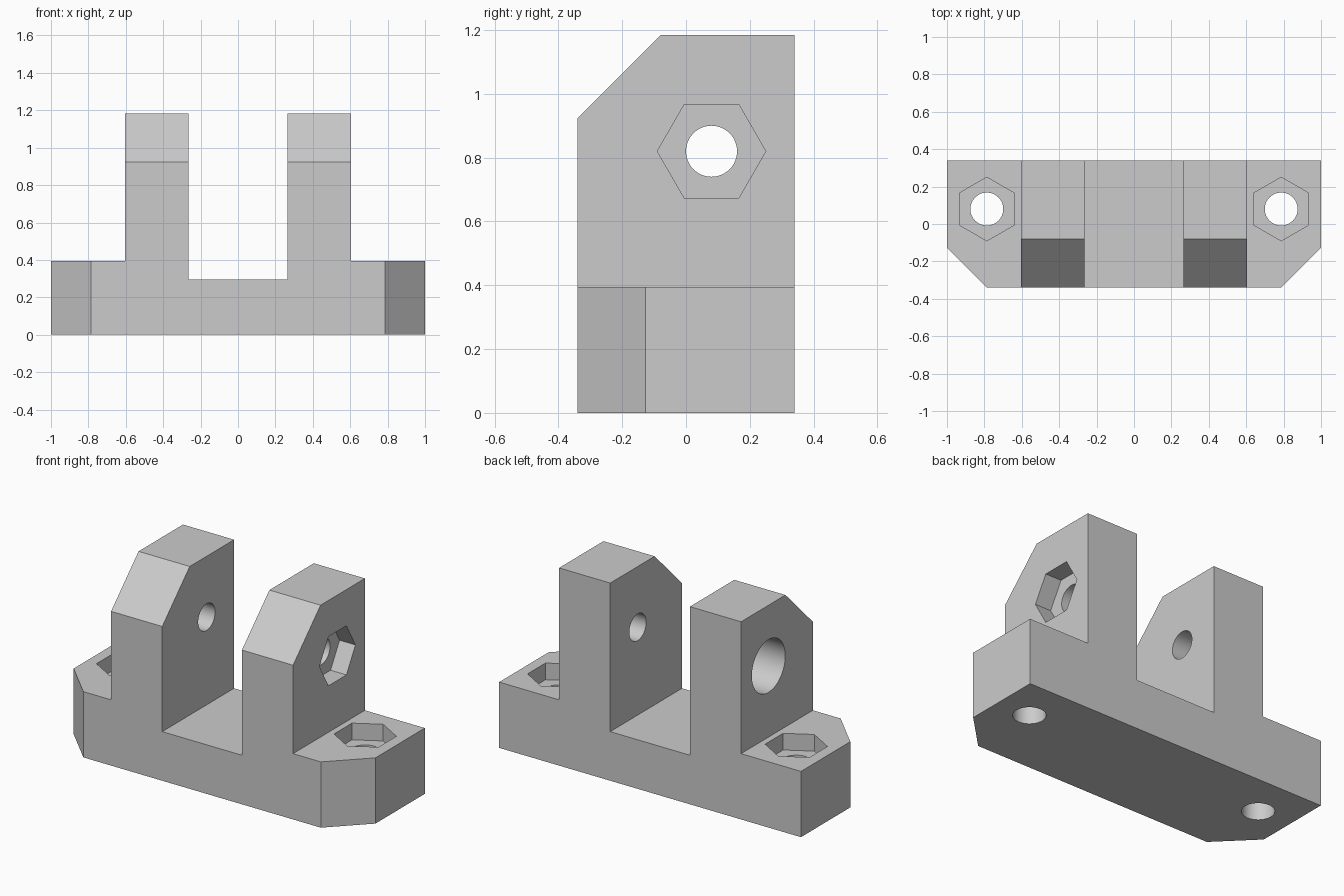
import bpy, bmesh, math
from mathutils import Vector

cube = bpy.data.objects.get("Cube")
if cube:
    bpy.data.objects.remove(cube)

# Main dimensions
DEPTH = 0.34
BASE_TOP, FLOOR, ARM_TOP = 0.394, 0.294, 1.184
ARM_IN, ARM_OUT = 0.264, 0.603
HOLE_X, HOLE_Y, PIN_Z = 0.787, 0.08, 0.82

grey = bpy.data.materials.new("plain grey")
grey.use_nodes = True
colour = (0.6, 0.6, 0.6, 1)
grey.diffuse_color = colour
grey.node_tree.nodes["Principled BSDF"].inputs["Base Color"].default_value = colour


def add_object(name, bm):
    bmesh.ops.recalc_face_normals(bm, faces=bm.faces)
    mesh = bpy.data.meshes.new(name)
    bm.to_mesh(mesh)
    bm.free()
    mesh.materials.append(grey)
    obj = bpy.data.objects.new(name, mesh)
    bpy.context.collection.objects.link(obj)
    return obj


def slice_off(bm, point, normal):
    """Remove everything beyond a plane and cap the opening."""
    geom = bm.verts[:] + bm.edges[:] + bm.faces[:]
    bmesh.ops.bisect_plane(bm, geom=geom, plane_co=point, plane_no=normal, clear_outer=True)
    bmesh.ops.holes_fill(bm, edges=[e for e in bm.edges if e.is_boundary], sides=0)


# Bracket body: front outline, mirrored and extruded from front to back
half = [(1, 0), (1, BASE_TOP), (ARM_OUT, BASE_TOP), (ARM_OUT, ARM_TOP),
        (ARM_IN, ARM_TOP), (ARM_IN, FLOOR)]
outline = half + [(-x, z) for x, z in reversed(half)]
bm = bmesh.new()
front = bm.faces.new([bm.verts.new((x, -DEPTH, z)) for x, z in outline])
extruded = bmesh.ops.extrude_face_region(bm, geom=[front])["geom"]
bmesh.ops.translate(bm, vec=(0, 2 * DEPTH, 0),
                    verts=[v for v in extruded if isinstance(v, bmesh.types.BMVert)])
bmesh.ops.recalc_face_normals(bm, faces=bm.faces)

# Sloped arm fronts and cut base corners
slice_off(bm, Vector((0, -DEPTH, 0.924)), Vector((0, -1, 1)))
for side in (-1, 1):
    slice_off(bm, Vector((side * HOLE_X, -DEPTH, 0)), Vector((side, -1, 0)))
body = add_object("clevis_bracket", bm)


def cut(radius, sides, start, end):
    """Drill a round or hexagonal hole between two points."""
    start, end = Vector(start), Vector(end)
    bm = bmesh.new()
    bmesh.ops.create_cone(bm, cap_ends=True, segments=sides, radius1=radius,
                          radius2=radius, depth=(end - start).length)
    cutter = add_object("hole_cutter", bm)
    cutter.location = (start + end) / 2
    if abs(end.x - start.x) > 0.001:
        cutter.rotation_euler.y = math.pi / 2
    cutter.hide_render = True
    mod = body.modifiers.new("hole", "BOOLEAN")
    mod.operation, mod.solver, mod.object = "DIFFERENCE", "EXACT", cutter
    bpy.context.view_layer.update()
    bpy.ops.object.modifier_apply(modifier=mod.name)
    bpy.data.objects.remove(cutter)


bpy.ops.object.select_all(action="DESELECT")
bpy.context.view_layer.objects.active = body
body.select_set(True)

# Mounting holes with hexagonal nut pockets in the base
for side in (-1, 1):
    x = side * HOLE_X
    cut(0.088, 48, (x, HOLE_Y, -0.1), (x, HOLE_Y, 0.5))
    cut(0.17, 6, (x, HOLE_Y, BASE_TOP - 0.1), (x, HOLE_Y, 0.5))

# Pin hole through both arms, nut pocket on the left, round recess on the right
cut(0.08, 48, (-0.8, HOLE_Y, PIN_Z), (0.8, HOLE_Y, PIN_Z))
cut(0.17, 6, (ARM_OUT - 0.105, HOLE_Y, PIN_Z), (0.8, HOLE_Y, PIN_Z))
cut(0.158, 64, (-0.8, HOLE_Y, PIN_Z), (-ARM_OUT + 0.22, HOLE_Y, PIN_Z))

bpy.ops.object.shade_smooth_by_angle(angle=math.radians(30))
